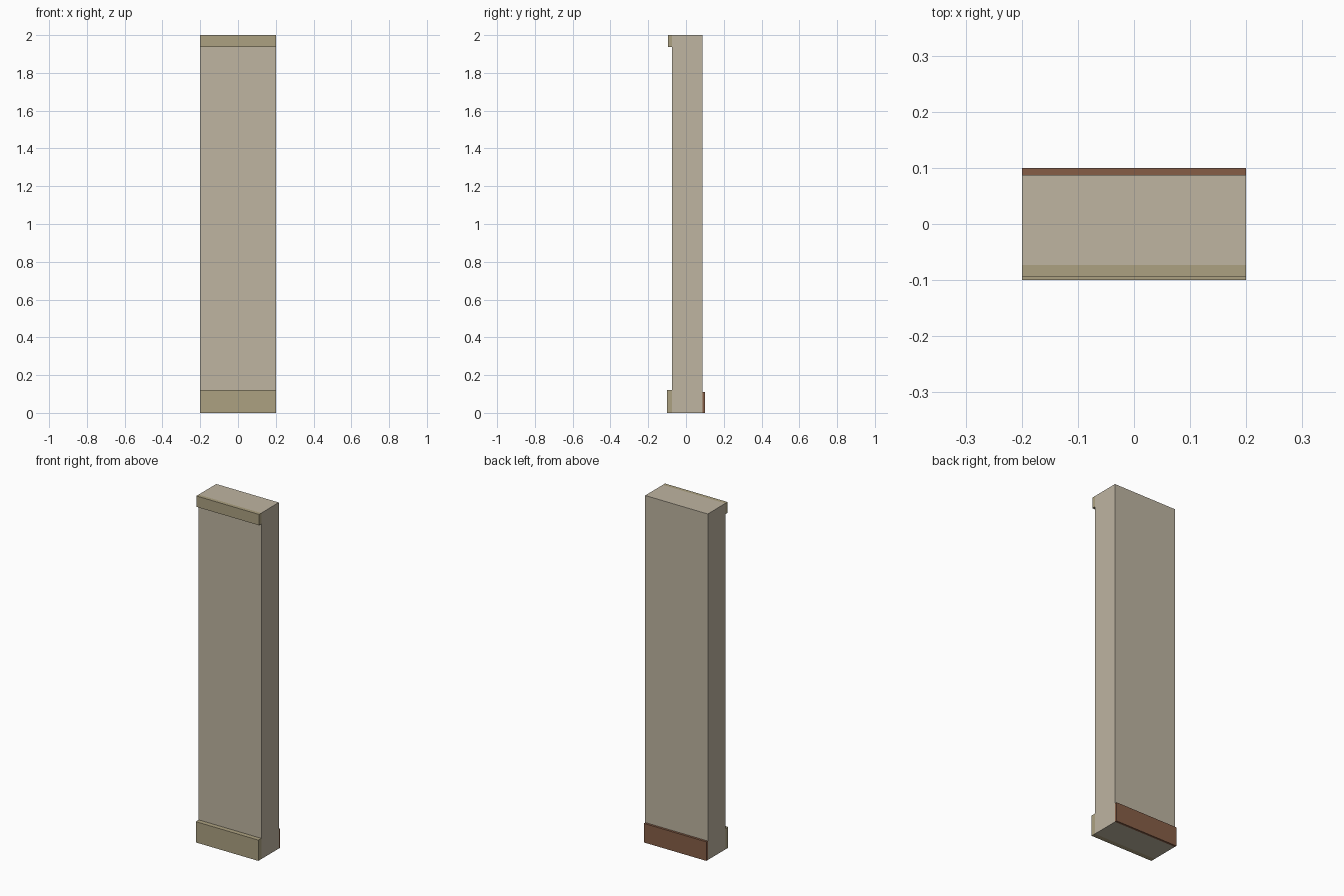
import bpy

if "Cube" in bpy.data.objects:
    bpy.data.objects.remove(bpy.data.objects["Cube"])


def material(name, srgb):
    # Convert display colour to linear
    mat = bpy.data.materials.new(name)
    mat.diffuse_color = [(c / 255) ** 2.2 for c in srgb] + [1]
    mat.use_nodes = True
    mat.node_tree.nodes["Principled BSDF"].inputs["Base Color"].default_value = mat.diffuse_color
    return mat


def box(name, y, z, mat, half_width=0.2):
    bpy.ops.mesh.primitive_cube_add(size=1)
    ob = bpy.context.object
    ob.name = name
    ob.location = (0, sum(y) / 2, sum(z) / 2)
    ob.scale = (2 * half_width, y[1] - y[0], z[1] - z[0])
    bpy.ops.object.transform_apply(location=True, rotation=False, scale=True)
    ob.data.materials.append(mat)
    return ob


plaster = material("plaster", (189, 179, 160))
stone = material("stone_trim", (171, 160, 128))
wood = material("wood", (133, 94, 72))

FRONT, BACK = -0.073, 0.087

# Wall panel
box("wall_panel", (FRONT, BACK), (0, 2), plaster)
# Outside face: plinth at the foot, shallower band at the head
box("outer_plinth", (-0.1, FRONT), (0, 0.12), stone)
box("top_band", (-0.094, FRONT), (1.937, 2), stone)
# Inside face: wooden skirting board
box("inner_skirting", (BACK, 0.1), (0, 0.11), wood)
